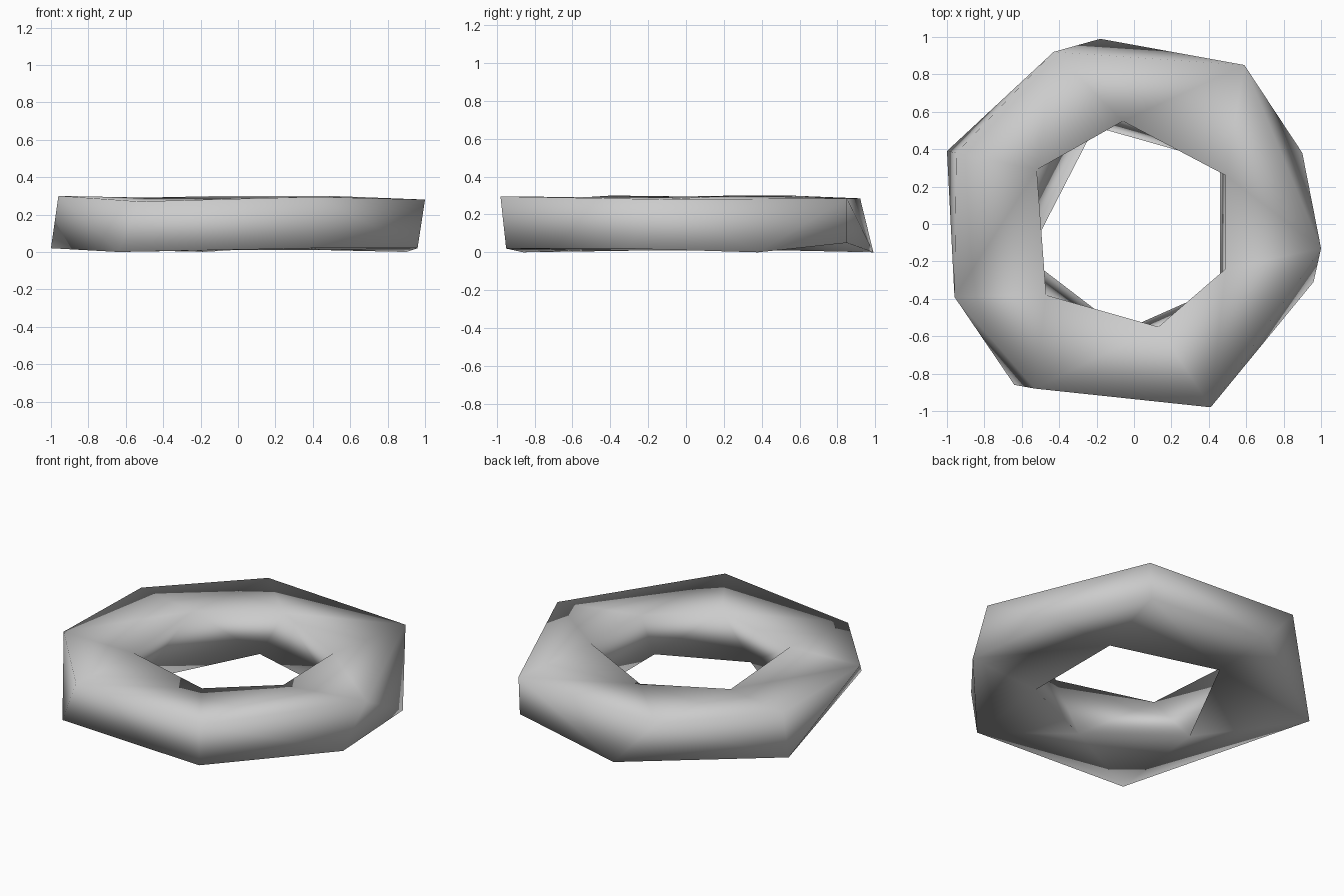
import bpy
import bmesh
import math

cube = bpy.data.objects.get("Cube")
if cube:
    bpy.data.objects.remove(cube, do_unlink=True)


def make_material(name, color):
    mat = bpy.data.materials.new(name)
    mat.use_nodes = True
    mat.diffuse_color = color
    mat.node_tree.nodes["Principled BSDF"].inputs["Base Color"].default_value = color
    return mat


def add_loop(bm, points):
    """Make one closed ring of corners, sorted counter-clockwise."""
    points = sorted(points, key=lambda p: math.atan2(p[1], p[0]))
    return [bm.verts.new(p) for p in points]


def angle_gap(a, b):
    """Signed turn from corner a to corner b around the ring's axis."""
    turn = math.atan2(b.co.y, b.co.x) - math.atan2(a.co.y, a.co.x)
    return (turn + math.pi) % math.tau - math.pi


def bridge(bm, first, second):
    """Zip two rings of unequal corner count together with triangles."""
    start = min(range(len(second)), key=lambda k: abs(angle_gap(first[0], second[k])))
    second = second[start:] + second[:start]
    a, b = first + first[:1], second + second[:1]
    i = j = 0
    while i < len(first) or j < len(second):
        if j == len(second):
            step_first = True
        elif i == len(first):
            step_first = False
        else:
            across_a = (a[i + 1].co - b[j].co).length
            across_b = (b[j + 1].co - a[i].co).length
            step_first = across_a < across_b
        if step_first:
            bm.faces.new((a[i], a[i + 1], b[j]))
            i += 1
        else:
            bm.faces.new((a[i], b[j + 1], b[j]))
            j += 1


# Corners of the four edges that run around the ring
top_outer = [(-.96, -.39, .3), (-.53, -.88, .27), (.41, -.98, .295), (1, -.13, .28),
             (.59, .85, .285), (-.43, .92, .285), (-.95, .38, .29)]
top_inner = [(-.52, .29, .29), (-.06, .55, .3), (.49, .26, .3),
             (.49, -.24, .29), (.13, -.55, .29), (-.47, -.38, .29)]
bottom_inner = [(-.21, .52, .01), (.46, .33, .01), (.46, -.34, .01),
                (-.06, -.57, .01), (-.57, -.18, .01)]
bottom_outer = [(-.64, -.86, 0), (.39, -.95, .02), (.96, -.31, .02), (.9, .38, 0),
                (.58, .85, .05), (-.18, .99, 0), (-1, .39, .02)]

# Faceted ring, closed by bridging each edge to the next
bm = bmesh.new()
loops = [add_loop(bm, pts) for pts in (top_outer, top_inner, bottom_inner, bottom_outer)]
for k, loop in enumerate(loops):
    bridge(bm, loop, loops[(k + 1) % len(loops)])
bmesh.ops.recalc_face_normals(bm, faces=bm.faces)
for face in bm.faces:
    face.smooth = True

mesh = bpy.data.meshes.new("ring")
bm.to_mesh(mesh)
bm.free()
mesh.materials.append(make_material("plain grey", (.6, .6, .6, 1)))
ring = bpy.data.objects.new("ring", mesh)
bpy.context.collection.objects.link(ring)
